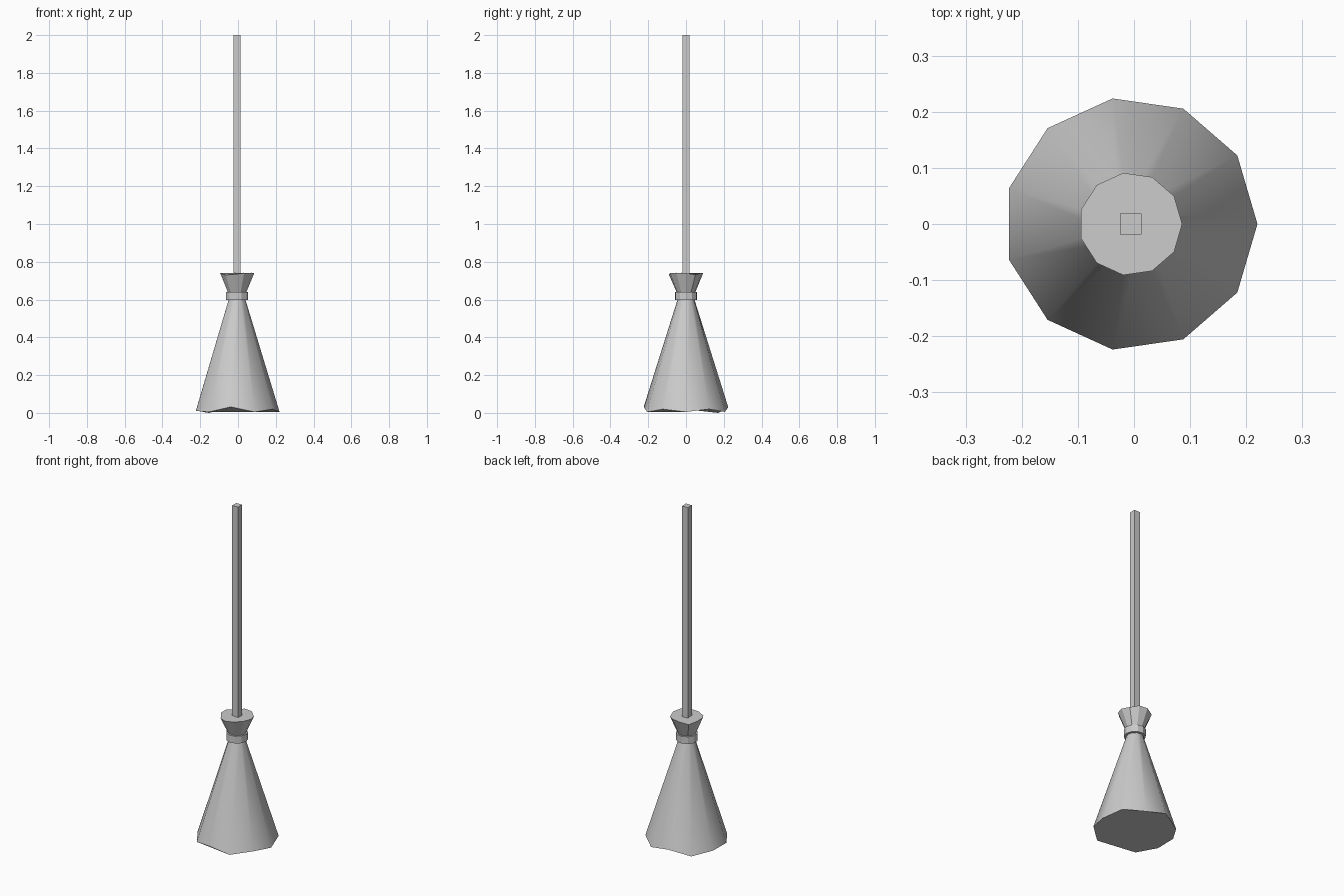
import bpy, bmesh, math

if "Cube" in bpy.data.objects:
    bpy.data.objects.remove(bpy.data.objects["Cube"])

CX = -0.006   # broom axis
SIDES = 11


def lathe(name, rings, jag=None, angle=30, sides=SIDES):
    """Stack rings of (radius, z), capped at both ends; jag = {ring index: z offsets}."""
    bm = bmesh.new()
    loops = []
    for k, (r, z) in enumerate(rings):
        loop = []
        for i in range(sides):
            a = 2 * math.pi * i / sides
            dz = jag[k][i] if jag and k in jag else 0
            loop.append(bm.verts.new((CX + r * math.cos(a), r * math.sin(a), z + dz)))
        loops.append(loop)
    for lo, hi in zip(loops, loops[1:]):
        for i in range(sides):
            j = (i + 1) % sides
            bm.faces.new((lo[i], lo[j], hi[j], hi[i]))
    bm.faces.new(loops[0][::-1])
    bm.faces.new(loops[-1])
    bmesh.ops.recalc_face_normals(bm, faces=bm.faces)
    mesh = bpy.data.meshes.new(name)
    bm.to_mesh(mesh)
    bm.free()
    ob = bpy.data.objects.new(name, mesh)
    bpy.context.collection.objects.link(ob)
    bpy.ops.object.select_all(action='DESELECT')
    ob.select_set(True)
    bpy.context.view_layer.objects.active = ob
    bpy.ops.object.shade_smooth_by_angle(angle=math.radians(angle))
    return ob


# Bristle skirt with an uneven hem
hem = [0.005, 0.02, 0.005, 0.03, 0.0, 0.012, 0.01, 0.005, 0.032, 0.005, 0.02]
lathe("bristles", [(0.226, 0.0), (0.042, 0.61)], {0: hem}, angle=40)

# Binding band
lathe("binding", [(0.06, 0.597), (0.06, 0.64)], angle=30)

# Flared tuft above the binding, with a ragged rim
rim = [0.0, -0.008, 0.002, 0.0, -0.012, 0.0, 0.002, -0.01, -0.006, 0.0, 0.002]
lathe("tuft", [(0.046, 0.63), (0.092, 0.74)], {1: rim}, angle=20)

# Square handle
bpy.ops.mesh.primitive_cube_add(size=1, location=(CX, 0, 1.34))
handle = bpy.context.object
handle.name = "handle"
handle.scale = (0.038, 0.038, 1.32)
